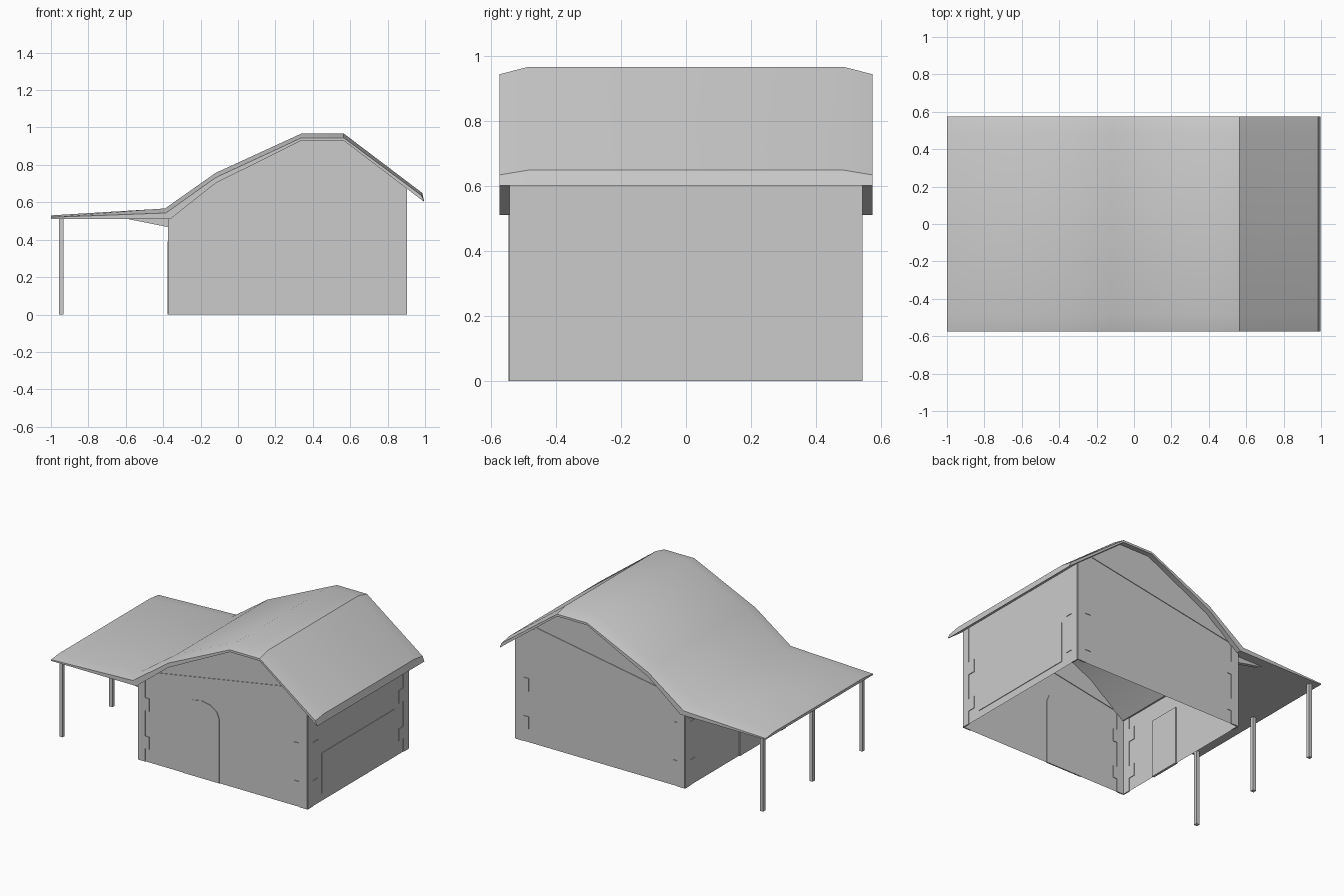
import bpy, bmesh, math

if "Cube" in bpy.data.objects:
    bpy.data.objects.remove(bpy.data.objects["Cube"])

X0, X1, Y = -0.37, 0.90, 0.54      # wall faces
T = 0.004                          # relief of the trim


def finish(name, bm, smooth=False):
    bmesh.ops.recalc_face_normals(bm, faces=bm.faces)
    me = bpy.data.meshes.new(name)
    bm.to_mesh(me)
    bm.free()
    ob = bpy.data.objects.new(name, me)
    bpy.context.collection.objects.link(ob)
    if smooth:
        bpy.ops.object.select_all(action='DESELECT')
        ob.select_set(True)
        bpy.context.view_layer.objects.active = ob
        bpy.ops.object.shade_smooth_by_angle(angle=math.radians(35))
    return ob


def plate(name, axis, pos, pts, half=T):
    """Extrude a 2D outline to a plate; axis is the plate's normal."""
    bm = bmesh.new()
    rings = []
    for d in (pos - half, pos + half):
        rings.append([bm.verts.new((a, d, z) if axis == 'y' else (d, a, z))
                      for a, z in pts])
    n = len(pts)
    for r in rings:
        bm.faces.new(r)
    for i in range(n):
        j = (i + 1) % n
        bm.faces.new((rings[0][i], rings[0][j], rings[1][j], rings[1][i]))
    return finish(name, bm)


# Roof: one profile lofted along y, with drooping rims
top = [(-1, 0.53), (-0.39, 0.567), (-0.12, 0.757), (0.34, 0.968),
       (0.565, 0.968), (0.985, 0.65)]
rim = [(-1, 0.52), (-0.385, 0.543), (-0.12, 0.732), (0.34, 0.945),
       (0.565, 0.945), (0.983, 0.635)]
under = [(-1, 0.512), (-0.36, 0.512), (-0.12, 0.702), (0.34, 0.93),
         (0.565, 0.93), (0.996, 0.602)]


def under_z(x):
    for (a, za), (b, zb) in zip(under, under[1:]):
        if a <= x <= b:
            return za + (zb - za) * (x - a) / (b - a)
    return under[-1][1]


bm = bmesh.new()
rings = []
for y, prof in ((-0.575, rim), (-0.485, top), (0.485, top), (0.575, rim)):
    rings.append([bm.verts.new((x, y, z)) for x, z in prof + under[::-1]])
n = len(rings[0])
for a, b in zip(rings, rings[1:]):
    for i in range(n):
        j = (i + 1) % n
        bm.faces.new((a[i], a[j], b[j], b[i]))
for r in (rings[0], rings[-1]):
    for i in range(n // 2 - 1):
        bm.faces.new((r[i], r[i + 1], r[n - 2 - i], r[n - 1 - i]))
finish("roof", bm, True)

# Wall shell, open underneath, gables reaching the roof
gable_x = [X0, -0.36, -0.12, 0.34, 0.565, X1]
bm = bmesh.new()
front, back = ([bm.verts.new((X0, s, 0))] +
               [bm.verts.new((x, s, under_z(x))) for x in gable_x] +
               [bm.verts.new((X1, s, 0))] for s in (-Y, Y))
for r in (front, back):
    bm.faces.new(r)
bm.faces.new((front[0], front[1], back[1], back[0]))
bm.faces.new((front[-1], front[-2], back[-2], back[-1]))
finish("walls", bm)


# Toothed corner stones
def quoin(edge, sign, narrow, wide, z_edge, z_in):
    a, b = edge + sign * narrow, edge + sign * wide
    return [(edge, 0), (a, 0), (a, 0.09), (b, 0.09), (b, 0.173), (a, 0.173),
            (a, 0.345), (b, 0.345), (b, 0.433), (a, 0.433), (a, z_in),
            (edge, z_edge)]


for side, s in (("front", -1), ("back", 1)):
    plate(side + "_left_corner", 'y', s * Y,
          quoin(X0, 1, 0.055, 0.083, under_z(X0), under_z(X0 + 0.055)))
    plate(side + "_right_corner", 'y', s * Y,
          quoin(X1, -1, 0.06, 0.10, under_z(X1), under_z(X1 - 0.06)))
    for nm, x in (("left", X0), ("right", X1)):
        h = under_z(x)
        plate(nm + "_" + side + "_corner", 'x', x,
              quoin(s * Y, -s, 0.055, 0.105, h, h))
    # Slanted gable beam
    plate(side + "_gable_beam", 'y', s * Y,
          [(-0.29, 0.565), (0.79, 0.755), (0.74, 0.792), (-0.215, 0.627)])
    # Small porch bracket against the wall
    plate(side + "_porch_bracket", 'y', s * 0.5,
          [(-0.60, 0.513), (X0, 0.513), (X0, 0.467)], 0.012)

# Arched front door, left door, right shutter panel
arch = [(0.105 + 0.135 * math.cos(math.pi * i / 6),
         0.43 + 0.095 * math.sin(math.pi * i / 6)) for i in range(7)]
plate("front_door", 'y', -Y, [(0.24, 0)] + arch + [(-0.03, 0)])
plate("left_door", 'x', X0, [(-0.26, 0), (-0.04, 0), (-0.04, 0.39), (-0.26, 0.39)], 0.008)
plate("right_panel", 'x', X1, [(-0.39, 0.05), (0.39, 0.05), (0.39, 0.325), (-0.39, 0.325)])

# Porch posts
for i, y in enumerate((-0.535, 0.0, 0.53)):
    plate("porch_post_%d" % (i + 1), 'y', y,
          [(-0.958, 0), (-0.934, 0), (-0.934, 0.514), (-0.958, 0.514)], 0.012)
